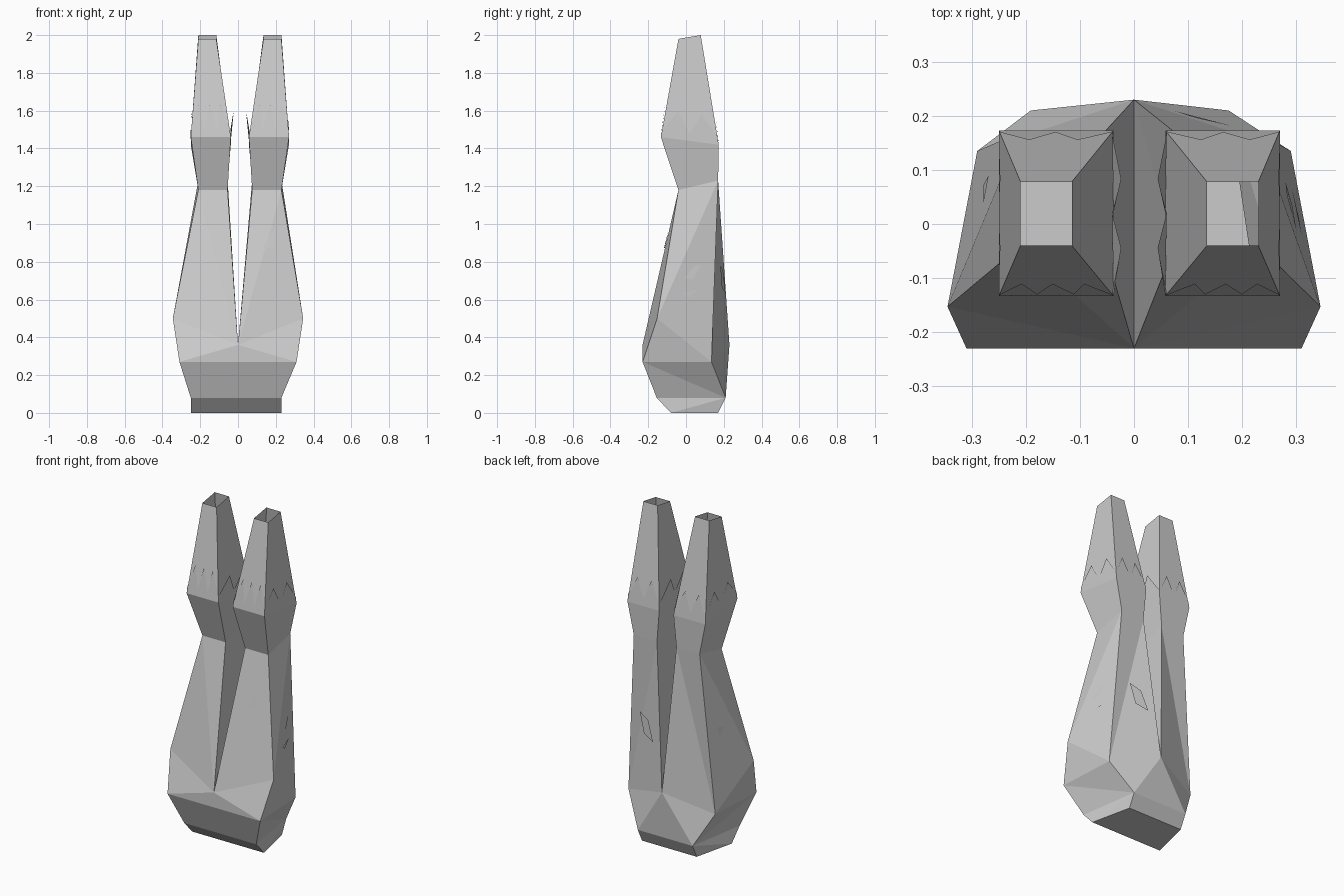
import bpy
from mathutils import Vector as V

if "Cube" in bpy.data.objects:
    bpy.data.objects.remove(bpy.data.objects["Cube"])


def make(name, verts, faces, fix=True):
    me = bpy.data.meshes.new(name)
    me.from_pydata([tuple(v) for v in verts], [], faces)
    me.validate()
    ob = bpy.data.objects.new(name, me)
    bpy.context.collection.objects.link(ob)
    if fix:
        import bmesh
        bm = bmesh.new()
        bm.from_mesh(me)
        bmesh.ops.remove_doubles(bm, verts=bm.verts, dist=1e-4)
        bmesh.ops.recalc_face_normals(bm, faces=bm.faces)
        bm.to_mesh(me)
        bm.free()
    return ob


def leg_ring(s, outer, inner, yf, zf, yb, zb):
    # order: front outer, back outer, back inner, front inner
    o, i = s * outer + 0.01, s * inner + 0.01
    return [V((o, yf, zf)), V((o, yb, zb)), V((i, yb, zb)), V((i, yf, zf))]


# Half of the base: pairs of front and back corners
def base_half(s):
    return dict(
        A=V((s * .24 - .01, -.08, 0)), B=V((s * .183 - .008, .17, 0)),
        C=V((s * .24 - .01, -.155, .08)), D=V((s * .183 - .008, .21, .08)),
        E=V((s * .31, -.23, .27)), F=V((s * .29, .135, .27)),
        G=V((s * .345, -.153, .5)),
        K=V((0, -.23, .36)), L=V((0, .23, .36)))


def leg_rings(s):
    h = base_half(s)
    return [[h[k] for k in "GFLK"],
            leg_ring(s, .22, .065, -.04, 1.18, .17, 1.23),
            leg_ring(s, .26, .048, -.133, 1.46, .173, 1.42),
            leg_ring(s, .22, .125, -.04, 1.98, .078, 2.0)]


# Closed base and two hollow, open-topped legs in one shell
verts, faces = [], []


def add(*pts):
    n = len(verts)
    verts.extend(pts)
    faces.append(tuple(range(n, n + len(pts))))


l, r = base_half(-1), base_half(1)
for q in ("AB", "AC", "CE", "BD"):
    a, b = q
    add(l[a], r[a], r[b], l[b])
add(l["E"], r["E"], r["K"])
add(l["D"], r["D"], r["L"])
for s, h in ((-1, l), (1, r)):
    for f in ("ABD", "ADC", "CDE", "DFE", "EFG", "EGK", "DFL"):
        add(*[h[k] for k in f])
    rings = leg_rings(s)
    for lo, hi in zip(rings, rings[1:]):
        for i in range(4):
            j = (i + 1) % 4
            if lo is rings[0]:
                add(lo[i], lo[j], hi[j])
                add(lo[i], hi[j], hi[i])
            else:
                add(lo[i], lo[j], hi[j], hi[i])
make("body_shell", verts, faces)


# Point on one side of a leg section, lifted outwards
def on_side(s, section, side, u, v, lift):
    rings = leg_rings(s)
    lo, hi = rings[section], rings[section + 1]
    j = (side + 1) % 4
    p = lo[side].lerp(lo[j], u).lerp(hi[side].lerp(hi[j], u), v)
    out = [V((0, -1, 0)), V((s, 0, 0)), V((0, 1, 0)), V((-s, 0, 0))][(side + 1) % 4]
    return p + out * lift


# Sides by index: 0 outer, 1 back, 2 inner, 3 front
# Ragged hem spikes around each leg
for s, label in ((-1, "left"), (1, "right")):
    verts, faces = [], []
    for side in range(4):
        lift = .035 if side == 2 else .008
        n = 3 if side == 3 else 2
        for k in range(n):
            a, m, b = k / n, (k + .5) / n, (k + 1) / n
            pk = .33 if side == 3 else .27
            add(on_side(s, 2, side, a, 0, 0), on_side(s, 2, side, b, 0, 0),
                on_side(s, 2, side, b, .07, .003), on_side(s, 2, side, m, pk, lift),
                on_side(s, 2, side, a, .07, .003))
    make("ragged_hem_" + label, verts, faces, False)

# Small torn flaps on the thick part of the legs
TEARS = [
    (1, 3, [(.37, .6), (.65, .7), (.64, .58)]),
    (1, 0, [(.38, .38), (.6, .5), (.7, .5), (.55, .4)]),
    (1, 0, [(.38, .28), (.7, .36), (.5, .28)]),
    (1, 1, [(.35, .52), (.65, .47), (.8, .33), (.5, .38)]),
    (-1, 0, [(.55, .46), (.75, .5), (.7, .42)]),
]
for n, (s, side, uvs) in enumerate(TEARS):
    pts = [on_side(s, 0, side, u, v, .012) for u, v in uvs]
    make("torn_flap_%d" % n, pts, [tuple(range(len(pts)))], False)
